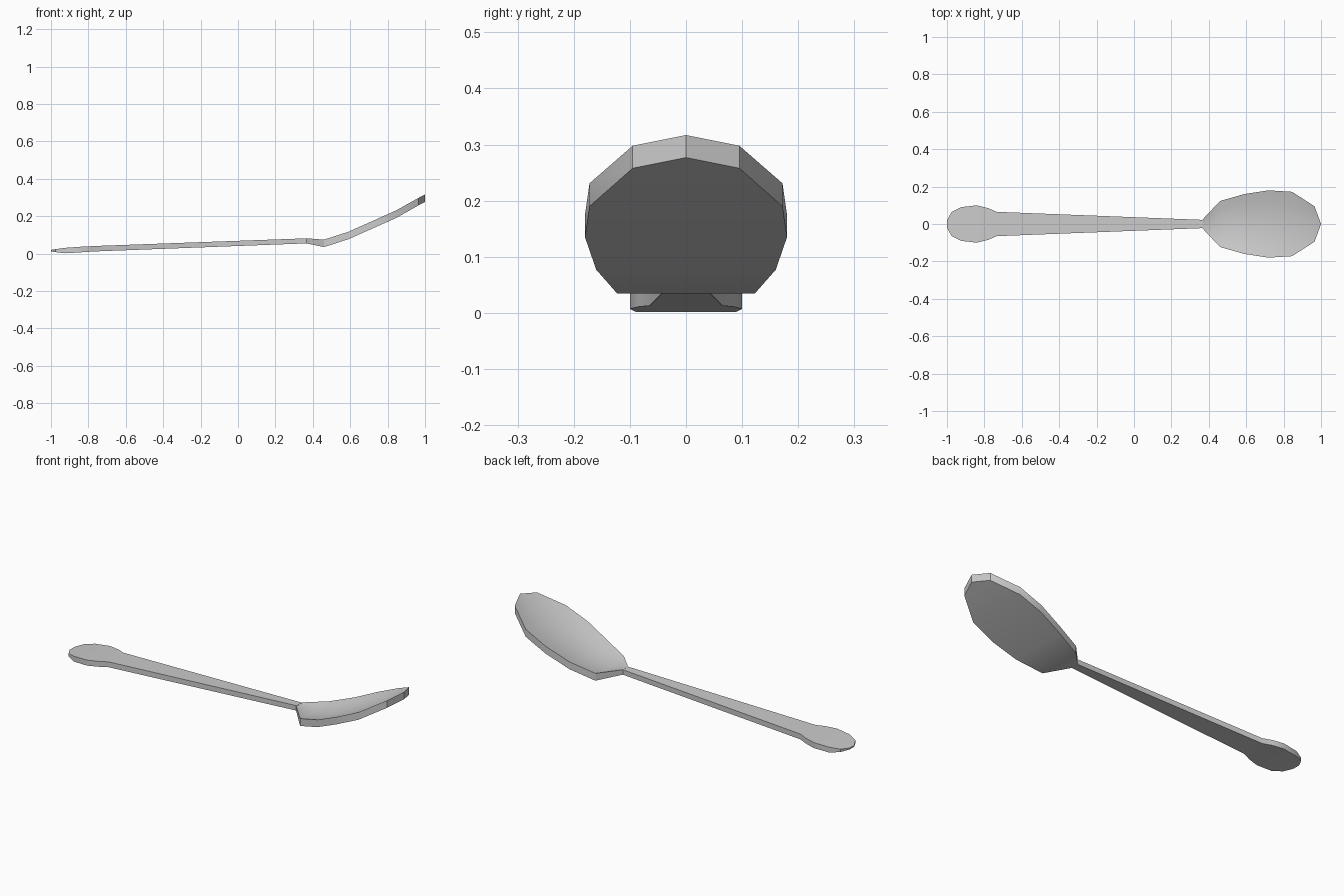
import bpy, bmesh, math

cube = bpy.data.objects.get("Cube")
if cube:
    bpy.data.objects.remove(cube, do_unlink=True)

metal = bpy.data.materials.new("light grey metal")
metal.use_nodes = True
grey = (0.6, 0.6, 0.6, 1)
metal.diffuse_color = grey
metal.node_tree.nodes["Principled BSDF"].inputs["Base Color"].default_value = grey


def loft(name, stations, across):
    """Skin closed sections given as (x, half width, bottom z, top z, hollow depth)."""
    bm = bmesh.new()
    rings = []
    for x, w, low, high, dip in stations:
        ring = [bm.verts.new((x, -w, low)), bm.verts.new((x, w, low))]
        for i in range(across + 1):
            t = 1 - 2 * i / across
            ring.append(bm.verts.new((x, t * w, high - dip * (1 - t * t))))
        rings.append(ring)
    n = len(rings[0])
    for a, b in zip(rings, rings[1:]):
        for i in range(n):
            j = (i + 1) % n
            bm.faces.new((a[i], a[j], b[j], b[i]))
    bm.faces.new(rings[0])
    bm.faces.new(rings[-1])
    bmesh.ops.remove_doubles(bm, verts=bm.verts, dist=0.0005)
    bmesh.ops.recalc_face_normals(bm, faces=bm.faces)
    mesh = bpy.data.meshes.new(name)
    bm.to_mesh(mesh)
    bm.free()
    mesh.materials.append(metal)
    obj = bpy.data.objects.new(name, mesh)
    bpy.context.collection.objects.link(obj)
    bpy.ops.object.select_all(action='DESELECT')
    obj.select_set(True)
    bpy.context.view_layer.objects.active = obj
    bpy.ops.object.shade_smooth_by_angle(angle=math.radians(30))
    return obj


# Handle: rounded flat end, then a long taper
loft("handle", [
    (-1.0, 0.02, 0.012, 0.02, 0),
    (-0.975, 0.065, 0.008, 0.024, 0),
    (-0.925, 0.09, 0.002, 0.031, 0),
    (-0.84, 0.1, 0.007, 0.037, 0),
    (-0.78, 0.085, 0.011, 0.04, 0),
    (-0.735, 0.065, 0.013, 0.042, 0),
    (0.37, 0.022, 0.055, 0.082, 0),
], 1)

# Bowl: shallow hollow on top, flat across underneath, rising to the tip
loft("bowl", [
    (0.365, 0.022, 0.055, 0.082, 0),
    (0.46, 0.123, 0.035, 0.075, 0.015),
    (0.59, 0.16, 0.077, 0.117, 0.025),
    (0.72, 0.18, 0.135, 0.175, 0.027),
    (0.845, 0.172, 0.19, 0.231, 0.022),
    (0.965, 0.095, 0.258, 0.298, 0.008),
    (1.0, 0, 0.277, 0.317, 0),
], 6)
